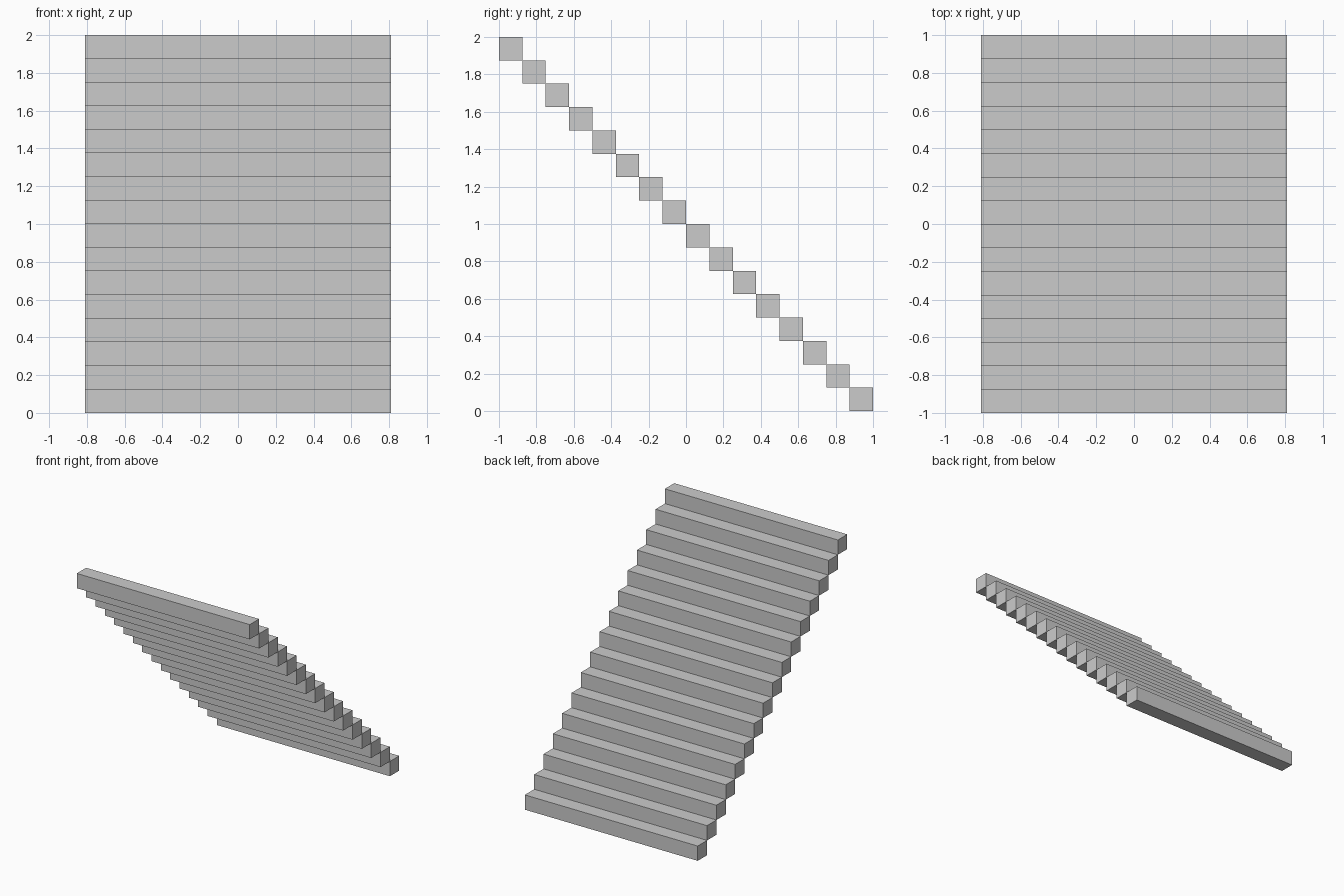
import bpy

if "Cube" in bpy.data.objects:
    bpy.data.objects.remove(bpy.data.objects["Cube"])

STEPS = 16
SIZE = 2 / STEPS      # tread depth and riser height
WIDTH = 1.62


def add_step(i):
    # One solid square-section bar, climbing from back to front
    bpy.ops.mesh.primitive_cube_add(
        size=1, location=(0, 1 - (i + 0.5) * SIZE, (i + 0.5) * SIZE))
    step = bpy.context.object
    step.name = f"stair_step_{i + 1:02d}"
    step.scale = (WIDTH, SIZE, SIZE)
    bpy.ops.object.transform_apply(location=False, rotation=False, scale=True)


# Staircase
for i in range(STEPS):
    add_step(i)
